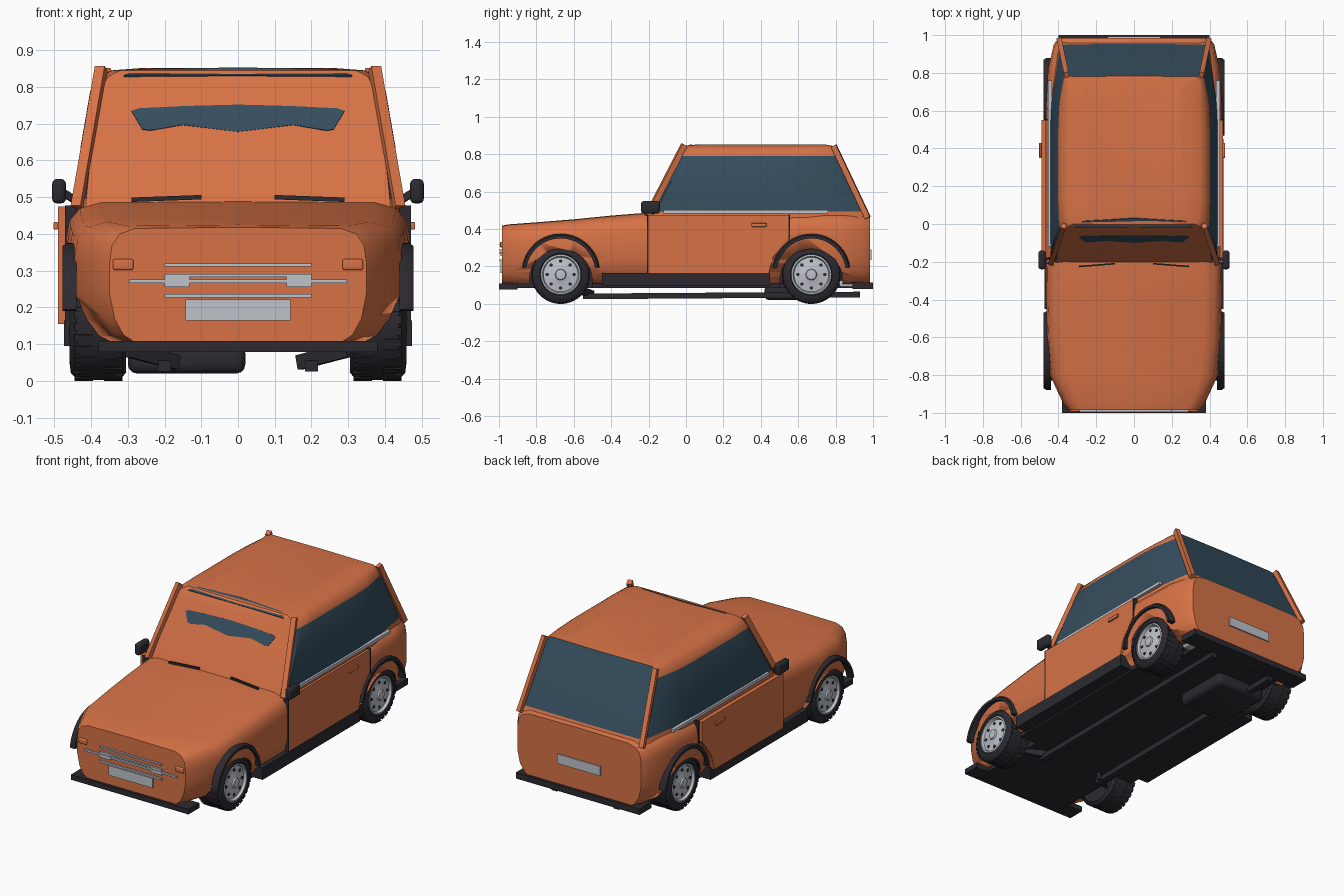
import bpy, bmesh, math
from mathutils import Vector, Matrix

old = bpy.data.objects.get("Cube")
if old:
    bpy.data.objects.remove(old, do_unlink=True)


def material(name, rgb):
    m = bpy.data.materials.new(name)
    m.use_nodes = True
    m.diffuse_color = (*rgb, 1)
    m.node_tree.nodes["Principled BSDF"].inputs["Base Color"].default_value = (*rgb, 1)
    return m


ORANGE = material("orange paint", (0.68, 0.17, 0.062))
GLASS = material("tinted glass", (0.035, 0.075, 0.11))
DARK = material("dark rubber", (0.025, 0.023, 0.03))
SILVER = material("silver trim", (0.52, 0.55, 0.6))


def finish(name, bm, mats, angle=35):
    bmesh.ops.recalc_face_normals(bm, faces=bm.faces)
    me = bpy.data.meshes.new(name)
    bm.to_mesh(me)
    bm.free()
    ob = bpy.data.objects.new(name, me)
    bpy.context.collection.objects.link(ob)
    for m in mats:
        me.materials.append(m)
    bpy.ops.object.select_all(action='DESELECT')
    ob.select_set(True)
    bpy.context.view_layer.objects.active = ob
    bpy.ops.object.shade_smooth_by_angle(angle=math.radians(angle))
    return ob


def loft(rings):
    """Skin closed rings of points and cap both ends."""
    bm = bmesh.new()
    vs = [[bm.verts.new(p) for p in r] for r in rings]
    n = len(vs[0])
    for a, b in zip(vs, vs[1:]):
        for i in range(n):
            j = (i + 1) % n
            bm.faces.new((a[i], a[j], b[j], b[i]))
    bm.faces.new(vs[0])
    bm.faces.new(vs[-1])
    return bm


def box(name, lo, hi, mat, bevel=0.0):
    bm = bmesh.new()
    bmesh.ops.create_cube(bm, size=1)
    for v in bm.verts:
        v.co = [(l + h) / 2 + c * (h - l) for l, h, c in zip(lo, hi, v.co)]
    if bevel:
        bmesh.ops.bevel(bm, geom=bm.edges[:], offset=bevel, segments=3, affect='EDGES', profile=0.5)
    return finish(name, bm, [mat])


def bar(name, p, q, w, d, mat):
    p, q = Vector(p), Vector(q)
    bm = bmesh.new()
    bmesh.ops.create_cube(bm, size=1)
    rot = (q - p).to_track_quat('Z', 'Y').to_matrix().to_4x4()
    bm.transform(Matrix.Translation((p + q) / 2) @ rot @ Matrix.Diagonal((w, d, (q - p).length, 1)))
    return finish(name, bm, [mat])


def slab(name, pts, offset, mat):
    """Flat outline given thickness along an offset."""
    off = Vector(offset)
    return finish(name, loft([pts, [Vector(p) + off for p in pts]]), [mat])


def mirror_ring(half):
    """Close a half outline across x = 0."""
    return half + [(-x, y, z) for x, y, z in reversed(half) if x > 0]


def lathe(name, profile, centre, mat, steps=48):
    """Spin (x, radius) points around a sideways axle."""
    rings = []
    for x, r in profile:
        rings.append([(centre[0] + x, centre[1] + r * math.cos(t), centre[2] + r * math.sin(t))
                      for t in (math.tau * i / steps for i in range(steps))])
    return finish(name, loft(rings), [mat])


# Lower body, lofted from nose to tail
stations = [(-0.985, 0.35, 0.418), (-0.95, 0.375, 0.425), (-0.8, 0.445, 0.436), (-0.6, 0.46, 0.452),
            (-0.4, 0.465, 0.472), (-0.2, 0.467, 0.488), (0.6, 0.467, 0.492), (0.82, 0.455, 0.49),
            (0.95, 0.425, 0.485), (0.985, 0.4, 0.475)]
rings = []
for y, w, top in stations:
    half = [(0, top), (w * 0.8, top - 0.003), (w * 0.92, top - 0.018), (w * 0.98, top - 0.05), (w, top - 0.1),
            (w, 0.24), (w * 0.96, 0.17), (w * 0.89, 0.125), (w * 0.8, 0.105), (0, 0.105)]
    rings.append(mirror_ring([(x, y, z) for x, z in half]))
body = finish("body", loft(rings), [ORANGE, DARK], 40)

AXLES = {"front": -0.67, "rear": 0.67}
SIDES = {"left": 1, "right": -1}

# Wheel wells cut into the body
for y in AXLES.values():
    for s in SIDES.values():
        cut = lathe("well_cutter", [(-0.11, 0.168), (0.12, 0.168)], (s * 0.4, y, 0.125), ORANGE)
        cut.data.materials.append(DARK)
        for p in cut.data.polygons:
            p.material_index = 1
        cut.hide_render = True
        mod = body.modifiers.new("well", 'BOOLEAN')
        mod.object, mod.operation, mod.solver = cut, 'DIFFERENCE', 'EXACT'
        bpy.context.view_layer.objects.active = body
        bpy.ops.object.modifier_apply(modifier="well")
        bpy.data.objects.remove(cut, do_unlink=True)

# Cabin, lofted upward: height, front y, rear y, half width, rear half width
levels = [(0.46, -0.21, 0.965, 0.445, 0.395), (0.495, -0.195, 0.95, 0.444, 0.39), (0.64, -0.115, 0.88, 0.428, 0.38),
          (0.79, -0.037, 0.81, 0.402, 0.365), (0.828, -0.016, 0.79, 0.38, 0.357), (0.845, 0.0, 0.78, 0.345, 0.34),
          (0.852, 0.06, 0.74, 0.25, 0.25)]
rings = []
for z, yf, yr, w, r in levels:
    rings.append(mirror_ring([(0, yf - 0.004, z), (w * 0.93, yf, z), (w * 0.99, yf + 0.03, z), (w, yf + 0.15, z),
                              (w, 0.5, z), (w * 0.985, 0.64, z), (r + 0.005, yr - 0.03, z), (r - 0.012, yr, z),
                              (0, yr + 0.004, z)]))
bm = loft(rings)
bmesh.ops.recalc_face_normals(bm, faces=bm.faces)
for f in bm.faces:
    z = f.calc_center_median().z
    side = abs(f.normal.x) > 0.6 and 0.49 < z < 0.79
    back = f.normal.y > 0.6 and 0.49 < z < 0.845
    f.material_index = 1 if side or back else 0
finish("cabin", bm, [ORANGE, GLASS])


# Windscreen glass showing through, and the strip above it
def screen(x, z):
    return (x, -0.205 + (z - 0.48) * 0.53, z)


arc = [(0.29, 0.735), (0.26, 0.685), (0.24, 0.682), (0.15, 0.697), (0, 0.678)]
top_arc = [(0, 0.752), (0.15, 0.748), (0.27, 0.742)]
outline = arc + [(-x, z) for x, z in reversed(arc[:-1])] + [(-x, z) for x, z in reversed(top_arc)] + top_arc[1:]
slab("windscreen_glass", [screen(x, z) for x, z in outline], (0, 0.006, -0.003), GLASS)
slab("roof_front_strip", [(-0.31, -0.02, 0.832), (0.31, -0.02, 0.832), (0.27, 0.015, 0.849), (0, 0.03, 0.853),
                          (-0.27, 0.015, 0.849)], (0, 0.004, -0.006), GLASS)

for name, s in SIDES.items():
    # Pillars, wipers, waist trim
    bar(name + "_front_pillar", (s * 0.438, -0.205, 0.47), (s * 0.372, -0.01, 0.85), 0.028, 0.03, ORANGE)
    bar(name + "_rear_pillar", (s * 0.395, 0.972, 0.46), (s * 0.357, 0.79, 0.845), 0.026, 0.03, ORANGE)
    bar(name + "_wiper", (s * 0.1, -0.21, 0.5), (s * 0.29, -0.225, 0.493), 0.008, 0.012, DARK)
    box(name + "_waist_trim", [min(s * 0.435, s * 0.455), -0.12, 0.484], [max(s * 0.435, s * 0.455), 0.76, 0.502], SILVER)

    # Door, its edge gaps, handle
    inner, outer = (0.455, 0.47) if s > 0 else (0.465, 0.49)
    door = [(-0.2, 0.155), (0.44, 0.155), (0.465, 0.25), (0.55, 0.36), (0.55, 0.475), (-0.2, 0.475)]
    slab(name + "_door", [(s * inner, y, z) for y, z in door], (s * (outer - inner), 0, 0), ORANGE)
    for edge, y, low in (("front", -0.204, 0.16), ("rear", 0.553, 0.33)):
        x0, x1 = sorted((s * 0.44, s * 0.471))
        box(f"{name}_door_{edge}_gap", (x0, y - 0.004, low), (x1, y + 0.004, 0.478), DARK)
    x0, x1 = sorted((s * outer, s * (outer + 0.012)))
    box(name + "_door_handle", (x0, 0.35, 0.412), (x1, 0.43, 0.432), ORANGE, 0.003)

    # Sill
    x0, x1 = sorted((s * 0.4, s * 0.474))
    box(name + "_sill", (x0, -0.45, 0.095), (x1, 0.45, 0.165), DARK)

    # Mirror
    bar(name + "_mirror_arm", (s * 0.44, -0.18, 0.49), (s * 0.48, -0.19, 0.515), 0.015, 0.02, DARK)
    x0, x1 = sorted((s * 0.468, s * 0.506))
    box(name + "_mirror", (x0, -0.24, 0.483), (x1, -0.14, 0.55), DARK, 0.014)

    # Headlamp
    x0, x1 = sorted((s * 0.285, s * 0.34))
    box(name + "_headlamp", (x0, -0.994, 0.302), (x1, -0.97, 0.332), ORANGE, 0.005)
    x0, x1 = sorted((s * 0.132, s * 0.2))
    box(name + "_grille_block", (x0, -0.993, 0.255), (x1, -0.98, 0.286), SILVER)

    for end, y in AXLES.items():
        tag = f"{end}_{name}"
        # Tyre, hub, hub cap
        c = (s * 0.38, y, 0.157)
        lathe(tag + "_tyre", [(s * x, r) for x, r in ((-0.075, 0.09), (-0.075, 0.135), (-0.06, 0.152), (-0.045, 0.155),
              (0.045, 0.155), (0.06, 0.152), (0.075, 0.135), (0.078, 0.112), (0.072, 0.104), (0.05, 0.1))], c, DARK)
        lathe(tag + "_hub", [(s * x, r) for x, r in ((0.02, 0.105), (0.074, 0.107), (0.076, 0.098), (0.062, 0.092),
              (0.066, 0.05), (0.072, 0.03), (0.08, 0.026), (0.082, 0.01))], c, SILVER)
        for i in range(8):
            t = math.tau * i / 8
            lathe(f"{tag}_hub_hole_{i}", [(0, 0.009), (s * 0.004, 0.009)],
                  (s * 0.443, y + 0.072 * math.cos(t), c[2] + 0.072 * math.sin(t)), DARK, 12)
        # Tread lugs
        bm = bmesh.new()
        for i in range(30):
            t = math.tau * i / 30
            for dx in (-0.04, 0.04):
                m = (Matrix.Translation(c) @ Matrix.Rotation(t + dx, 4, 'X') @ Matrix.Translation((dx, 0, 0.154))
                     @ Matrix.Diagonal((0.05, 0.022, 0.006, 1)))
                bmesh.ops.create_cube(bm, size=1, matrix=m)
        finish(tag + "_tread", bm, [DARK])
        # Arch flare
        rings = []
        for i in range(25):
            t = math.radians(8 + 164 * i / 24)
            ring = ((0.44, 0.185), (0.478, 0.185), (0.478, 0.202), (0.466, 0.21), (0.44, 0.21))
            rings.append([(s * x, y + r * math.cos(t), 0.165 + r * math.sin(t)) for x, r in ring])
        finish(tag + "_arch_flare", loft(rings), [DARK])

# Grille bars and number plates
for i, (z, w, h) in enumerate(((0.316, 0.2, 0.004), (0.287, 0.2, 0.004), (0.271, 0.297, 0.005), (0.232, 0.2, 0.005))):
    box(f"grille_bar_{i}", (-w, -0.996, z - h), (w, -0.98, z + h), SILVER)
box("front_plate", (-0.143, -0.992, 0.165), (0.143, -0.983, 0.222), SILVER)
box("rear_plate", (-0.14, 0.983, 0.235), (0.14, 0.992, 0.29), SILVER)

# Bumpers and underside
box("front_bumper", (-0.38, -1.0, 0.078), (0.38, -0.9, 0.108), DARK)
box("rear_bumper", (-0.4, 0.89, 0.08), (0.4, 1.0, 0.115), DARK)
box("floor", (-0.4, -0.5, 0.085), (0.4, 0.5, 0.11), DARK)
box("floor_front", (-0.29, -0.92, 0.085), (0.29, -0.5, 0.11), DARK)
box("floor_rear", (-0.29, 0.5, 0.085), (0.29, 0.92, 0.11), DARK)
box("fuel_tank", (-0.3, 0.42, 0.02), (0.02, 0.76, 0.1), DARK, 0.025)
box("tail_pipe", (0.28, 0.82, 0.09), (0.34, 0.9, 0.125), SILVER, 0.01)
for name, s in SIDES.items():
    bar(name + "_exhaust_pipe", (s * 0.2, -0.55, 0.04), (s * 0.2, 0.93, 0.05), 0.035, 0.03, DARK)
    bar(name + "_suspension_arm", (s * 0.3, -0.6, 0.085), (s * 0.165, -0.5, 0.05), 0.02, 0.04, DARK)
